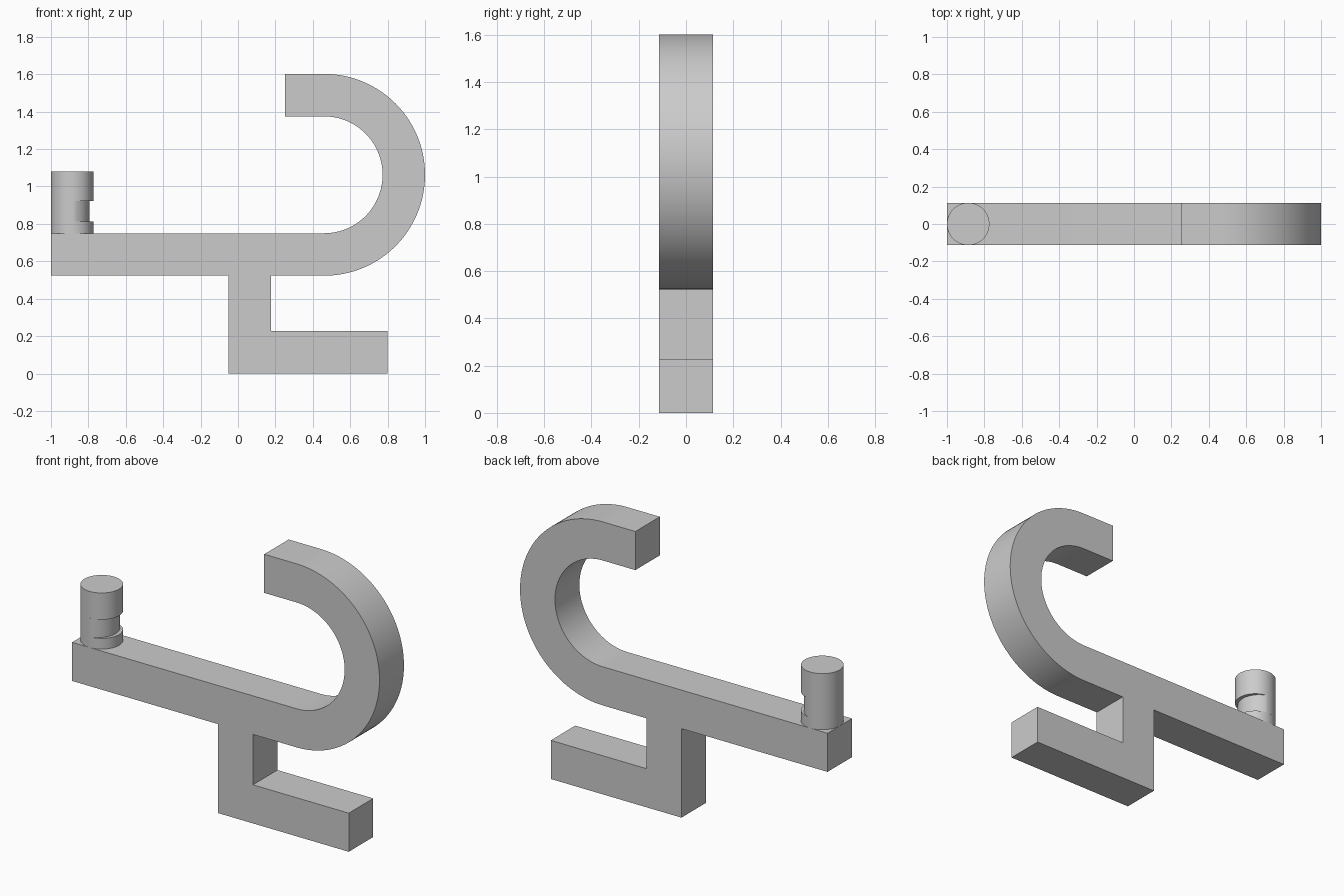
import bpy, bmesh
from math import sin, cos, pi, acos, radians

cube = bpy.data.objects.get("Cube")
if cube:
    bpy.data.objects.remove(cube)

T = 0.227          # bar thickness
R = T / 2          # peg radius

grey = bpy.data.materials.new("plain grey")
grey.use_nodes = True
COLOUR = (0.6, 0.6, 0.6, 1)
grey.diffuse_color = COLOUR
grey.node_tree.nodes["Principled BSDF"].inputs["Base Color"].default_value = COLOUR


def arc(cx, cy, r, a0, a1, n):
    return [(cx + r * cos(a0 + (a1 - a0) * i / n),
             cy + r * sin(a0 + (a1 - a0) * i / n)) for i in range(n + 1)]


def prism(name, outline, place, offset):
    """Extrude a flat outline along offset and shade it with sharp edges."""
    bm = bmesh.new()
    face = bm.faces.new([bm.verts.new(place(*p)) for p in outline])
    side = bmesh.ops.extrude_face_region(bm, geom=[face], use_keep_orig=True)
    verts = [g for g in side["geom"] if isinstance(g, bmesh.types.BMVert)]
    bmesh.ops.translate(bm, verts=verts, vec=offset)
    bmesh.ops.recalc_face_normals(bm, faces=bm.faces)
    mesh = bpy.data.meshes.new(name)
    bm.to_mesh(mesh)
    bm.free()
    mesh.materials.append(grey)
    obj = bpy.data.objects.new(name, mesh)
    bpy.context.collection.objects.link(obj)
    bpy.ops.object.select_all(action="DESELECT")
    obj.select_set(True)
    bpy.context.view_layer.objects.active = obj
    bpy.ops.object.shade_smooth_by_angle(angle=radians(30))
    return obj


# Hook, long bar, stem and foot share one side profile
low, high, tip = 0.523, 1.602, 0.25
mid, outer = (low + high) / 2, (high - low) / 2
hook_x = 1 - outer
profile = [(-1, low), (-0.05, low), (-0.05, 0), (0.8, 0), (0.8, T),
           (-0.05 + T, T), (-0.05 + T, low)]
profile += arc(hook_x, mid, outer, -pi / 2, pi / 2, 64)
profile += [(tip, high), (tip, high - T)]
profile += arc(hook_x, mid, outer - T, pi / 2, -pi / 2, 64)
profile += [(-1, low + T)]
prism("hook_bar", profile, lambda x, z: (x, -T / 2, z), (0, T, 0))

# Peg: round sections around a waist that is shaved on the hook side
peg_x, base, top = -1 + R, low + T, 1.08
notch_low, notch_high = 0.813, 0.923
full = arc(0, 0, R, 0, 2 * pi, 64)[:-1]
waist_r, shift = 0.12, 0.028
meet = (waist_r ** 2 - R ** 2 - shift ** 2) / (2 * shift)
a = acos(meet / R)
b = acos((meet + shift) / waist_r)
waist = arc(0, 0, R, a, 2 * pi - a, 48) + arc(-shift, 0, waist_r, -b, b, 32)[1:-1]

for name, outline, z0, z1 in (("peg_base", full, base, notch_low),
                              ("peg_waist", waist, notch_low, notch_high),
                              ("peg_head", full, notch_high, top)):
    prism(name, outline, lambda x, y: (peg_x + x, y, z0), (0, 0, z1 - z0))
